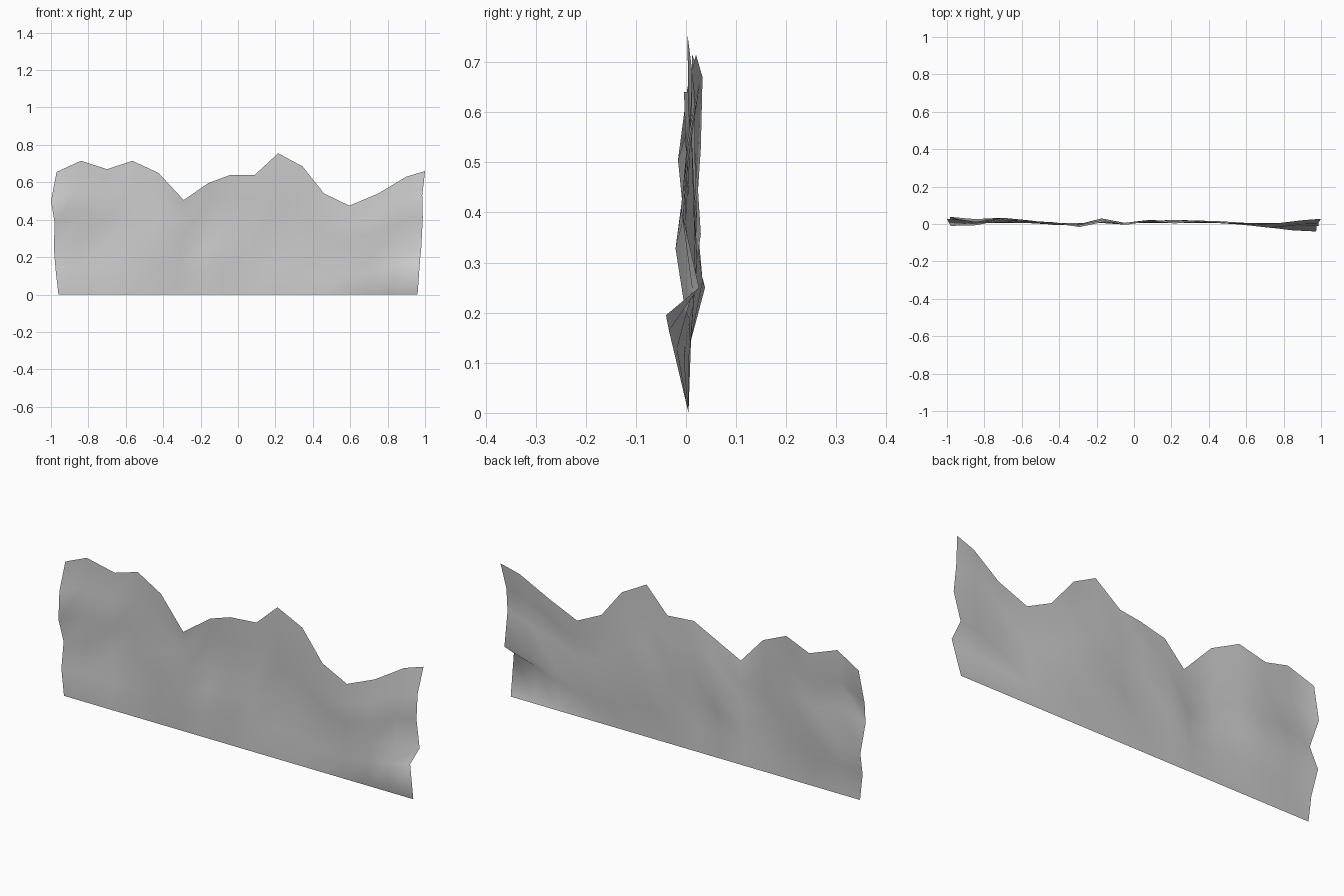
import bpy, math
from mathutils import Vector

cube = bpy.data.objects.get("Cube")
if cube:
    bpy.data.objects.remove(cube)

# One plain grey for the whole sheet
grey = bpy.data.materials.new("plain grey")
grey.use_nodes = True
colour = (0.6, 0.6, 0.6, 1)
grey.diffuse_color = colour
grey.node_tree.nodes["Principled BSDF"].inputs["Base Color"].default_value = colour

# Ragged upper edge and the two wavy ends, as (x, y, z)
top = [(-.97, .03, .655), (-.84, .012, .715), (-.7, .033, .67), (-.565, .02, .715),
       (-.425, .003, .65), (-.29, -.016, .505), (-.16, .012, .595), (-.04, -.004, .64),
       (.09, .017, .64), (.215, .003, .755), (.345, .012, .685), (.46, .007, .54),
       (.595, .005, .475), (.75, .002, .54), (.9, .02, .63), (1, .028, .66)]
west = [(-.96, .005, 0), (-.975, .006, .13), (-.985, .038, .25),
        (-.98, -.01, .38), (-1, .026, .5), top[0]]
east = [(.96, .005, 0), (.974, -.04, .195), (.98, .026, .25),
        (.988, -.01, .41), (.985, .003, .53), top[-1]]
top, west, east = ([Vector(p) for p in edge] for edge in (top, west, east))
cols, rows = len(top) - 1, len(west) - 1

# Soft dents and swells inside the sheet: x, z, depth, radius
swells = [(-.7, .35, .012, .15), (-.42, .3, -.01, .13), (-.18, .38, .022, .12),
          (-.03, .25, -.008, .1), (.2, .35, .02, .15), (.42, .2, .008, .12),
          (.72, .28, -.015, .12), (.85, .12, -.012, .1), (-.4, .52, .008, .08)]


def patch_point(i, j):
    """Blend the four boundary edges, then add the swells."""
    u, v = i / cols, j / rows
    base = west[0].lerp(east[0], u)
    p = base.lerp(top[i], v) + west[j].lerp(east[j], u)
    p -= base.lerp(top[0].lerp(top[-1], u), v)
    # End waves fade quickly toward the middle
    flat = base.lerp(top[i], v)
    fade = abs(2 * u - 1) ** 3
    p = flat.lerp(p, fade)
    if 0 < i < cols and 0 < j < rows:
        for x, z, depth, radius in swells:
            p.y += depth * math.exp(-((p.x - x) ** 2 + (p.z - z) ** 2) / radius ** 2)
    return p


verts = [patch_point(i, j) for j in range(rows + 1) for i in range(cols + 1)]
w = cols + 1
faces = []
for j in range(rows):
    for i in range(cols):
        a = j * w + i
        faces += [(a, a + 1, a + w + 1), (a, a + w + 1, a + w)]

mesh = bpy.data.meshes.new("ragged_sheet")
mesh.from_pydata(verts, [], faces)
mesh.materials.append(grey)
mesh.shade_smooth()
sheet = bpy.data.objects.new("ragged_sheet", mesh)
bpy.context.collection.objects.link(sheet)
